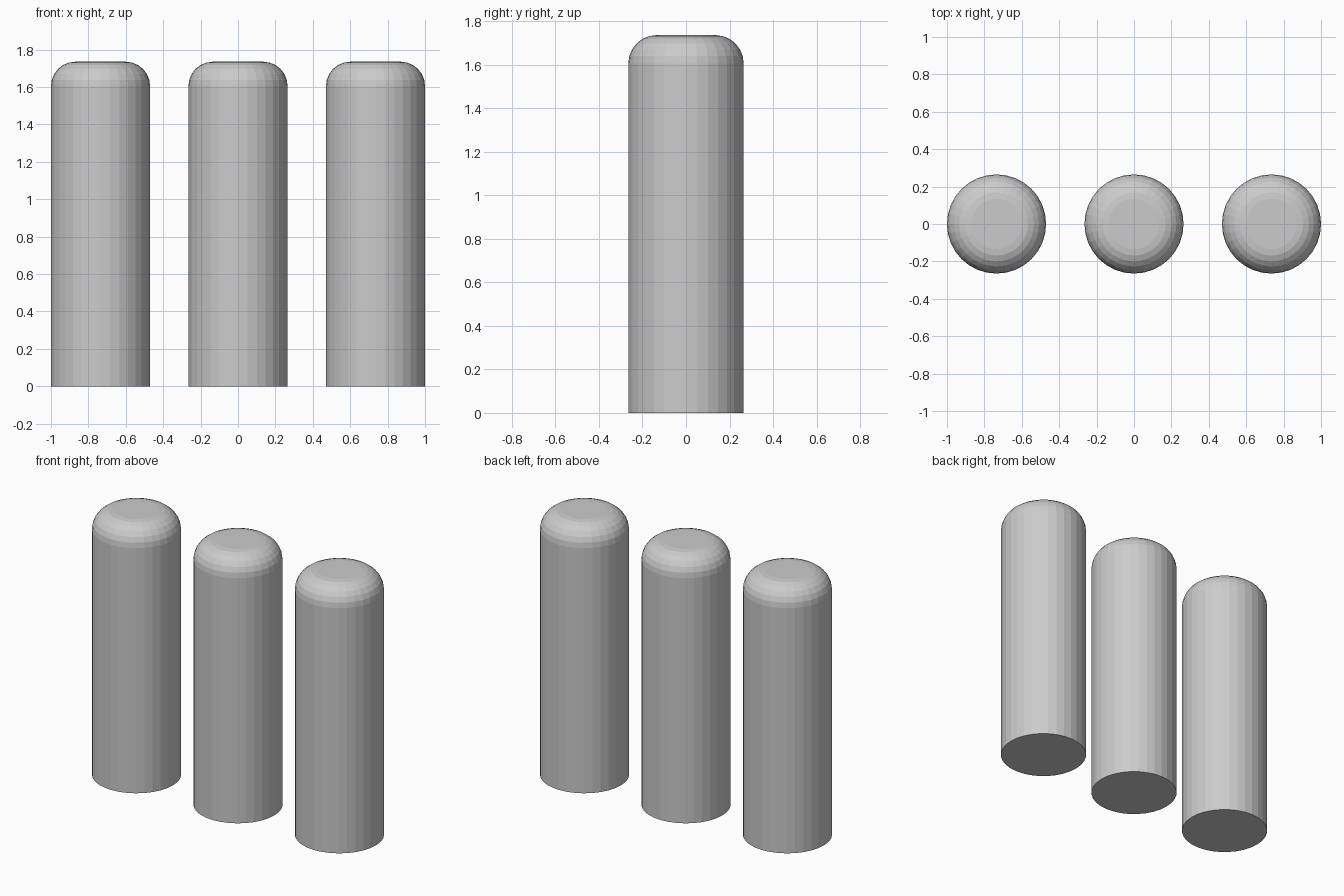
import bpy, bmesh
from math import sin, cos, pi

if "Cube" in bpy.data.objects:
    bpy.data.objects.remove(bpy.data.objects["Cube"])

SIDES, RADIUS, HEIGHT = 32, 0.265, 1.735
ROUND, STEPS = 0.13, 6   # rounded top edge


def make_post(name, x):
    # Half profile: straight wall, then quarter-round shoulder
    profile = [(RADIUS, 0.0)]
    for i in range(STEPS + 1):
        a = i / STEPS * pi / 2
        profile.append((RADIUS - ROUND + ROUND * cos(a),
                        HEIGHT - ROUND + ROUND * sin(a)))
    bm = bmesh.new()
    rings = [[bm.verts.new((r * cos(2 * pi * k / SIDES), r * sin(2 * pi * k / SIDES), z))
              for k in range(SIDES)] for r, z in profile]
    for low, high in zip(rings, rings[1:]):
        for k in range(SIDES):
            n = (k + 1) % SIDES
            bm.faces.new((low[k], low[n], high[n], high[k]))
    # Flat base and top
    bm.faces.new(rings[0][::-1])
    bm.faces.new(rings[-1])
    mesh = bpy.data.meshes.new(name)
    bm.to_mesh(mesh)
    bm.free()
    post = bpy.data.objects.new(name, mesh)
    post.location.x = x
    bpy.context.collection.objects.link(post)


# Row of three identical posts
for name, x in (("left_post", -0.735), ("middle_post", 0.0), ("right_post", 0.735)):
    make_post(name, x)
